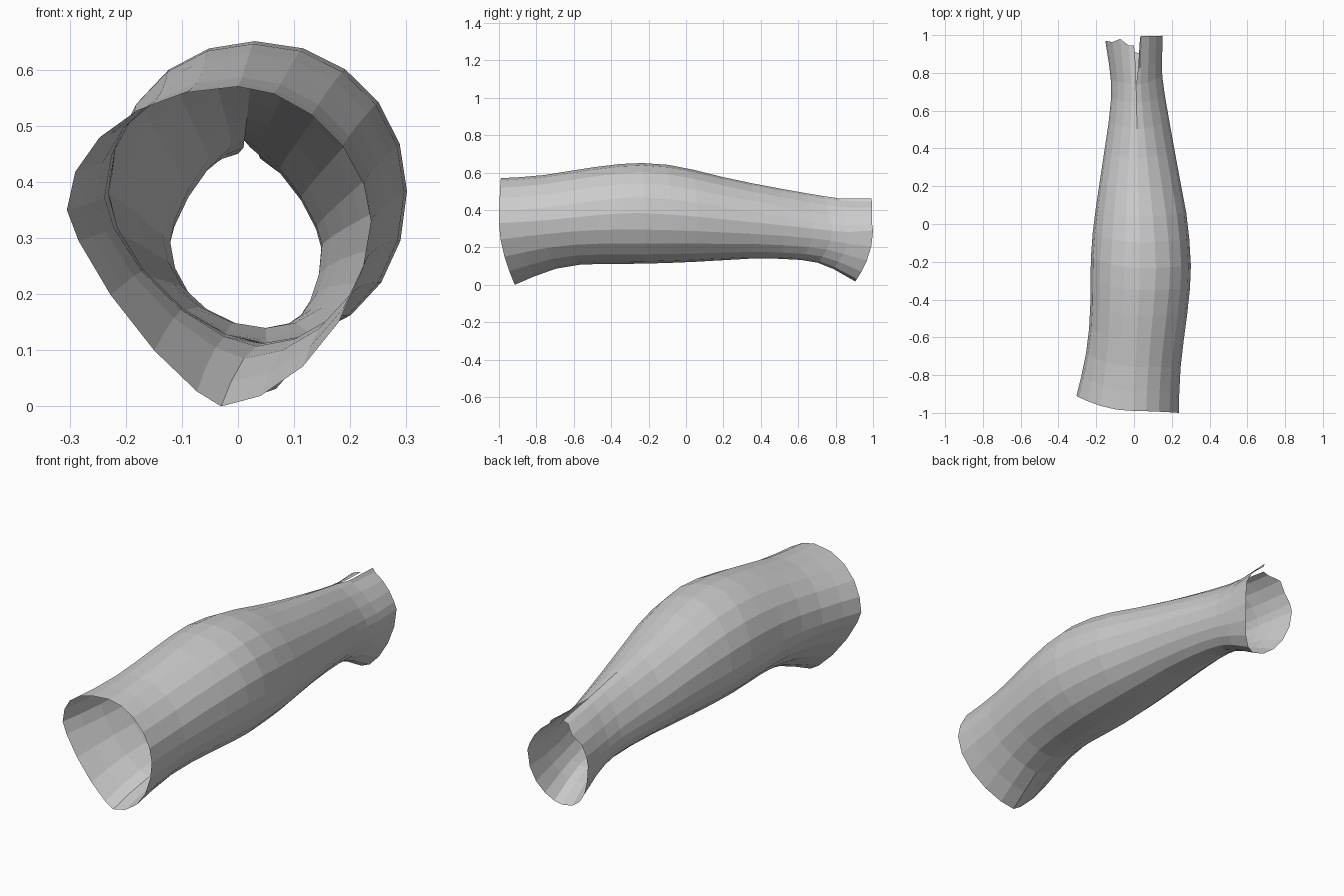
import bpy, bmesh, math

if "Cube" in bpy.data.objects:
    bpy.data.objects.remove(bpy.data.objects["Cube"])

# Four guide lines along the sleeve, as (y, x, z)
RIGHT = [(-1, .237, .33), (-.8, .242, .34), (-.6, .265, .36), (-.4, .292, .38), (-.25, .303, .385),
         (0, .288, .37), (.2, .25, .35), (.4, .213, .33), (.6, .177, .31), (.76, .15, .29),
         (.9, .148, .28), (1, .152, .29)]
TOP = [(-.99, .0, .57), (-.8, .005, .58), (-.6, .015, .612), (-.4, .025, .643), (-.25, .03, .652),
       (-.1, .03, .642), (0, .028, .625), (.2, .022, .575), (.4, .018, .533), (.6, .014, .497),
       (.8, .01, .463), (.95, .01, .452)]
LEFT = [(-.91, -.305, .35), (-.75, -.265, .36), (-.6, -.24, .37), (-.4, -.23, .38), (-.2, -.23, .38),
        (0, -.215, .37), (.2, -.185, .35), (.4, -.155, .32), (.6, -.125, .30), (.7, -.119, .29),
        (.8, -.125, .28), (.97, -.152, .28)]
BOTTOM = [(-.915, -.03, 0), (-.8, -.01, .05), (-.7, .01, .085), (-.6, .03, .105), (-.5, .04, .112),
          (-.25, .05, .112), (0, .05, .12), (.4, .05, .143), (.6, .045, .135), (.7, .04, .12),
          (.8, .035, .08), (.905, .03, .018)]
# Corner fullness per quadrant (2 = elliptical): upper left, lower left, lower right, upper right
FULL = [(0, 2.0, 1.27, 1.75, 1.8), (.38, 2.05, 1.75, 2.1, 2.05), (.6, 1.9, 1.85, 2.05, 1.85),
        (.88, 1.4, 1.9, 2.0, 1.35), (1, 1.6, 2.0, 2.0, 1.5)]
STATIONS = [0, .055, .12, .19, .26, .33, .39, .46, .53, .61, .69, .77, .84, .89, .935, 1]
Q = 5  # segments per quadrant


def sample(table, k):
    """Linear lookup in a table sorted by its first column."""
    for a, b in zip(table, table[1:]):
        if k <= b[0] + 1e-6:
            f = (k - a[0]) / (b[0] - a[0])
            return [p + (q - p) * f for p, q in zip(a, b)]
    return list(table[-1])


def guide(table, t):
    return sample(table, table[0][0] + (table[-1][0] - table[0][0]) * t)


def ring(t):
    """Cross-section starting and ending at the top seam, going round by the left."""
    r, u, l, d = (guide(g, t) for g in (RIGHT, TOP, LEFT, BOTTOM))
    full = sample(FULL, t)[1:]
    pts = []
    for i, (a, b) in enumerate(((u, l), (l, d), (d, r), (r, u))):
        for j in range(Q + (i == 3)):
            ang = math.pi / 2 * j / Q
            ca, sb = max(math.cos(ang), 0), math.sin(ang)
            wa, wb = ca ** (2 / full[i]), sb ** (2 / full[i])
            v, h, wv, wh = (a, b, wa, wb) if i % 2 == 0 else (b, a, wb, wa)
            pts.append([v[1] + (h[1] - v[1]) * wh,
                        a[0] * ca * ca + b[0] * sb * sb,
                        h[2] + (v[2] - h[2]) * wv])
    return pts


rings = [ring(t) for t in STATIONS]
# Ragged rear edge with a slit at the top seam
rings[-1][0] = [-.0, .945, .45]
rings[-1][1][1] = .945
rings[-1][2][1] = .98
rings[-1][-1] = [.032, .99, .462]
for k in (-2, -3, -4):
    rings[-1][k][1] = .995
rings[-2][-1][0] += .012

bm = bmesh.new()
grid = [[bm.verts.new(p) for p in row] for row in rings]
for a, b in zip(grid, grid[1:]):
    for j in range(4 * Q):
        bm.faces.new((a[j], a[j + 1], b[j + 1], b[j]))
bmesh.ops.remove_doubles(bm, verts=bm.verts, dist=.001)
bmesh.ops.recalc_face_normals(bm, faces=bm.faces)
mesh = bpy.data.meshes.new("sleeve")
bm.to_mesh(mesh)
bm.free()
bpy.context.collection.objects.link(bpy.data.objects.new("sleeve", mesh))
